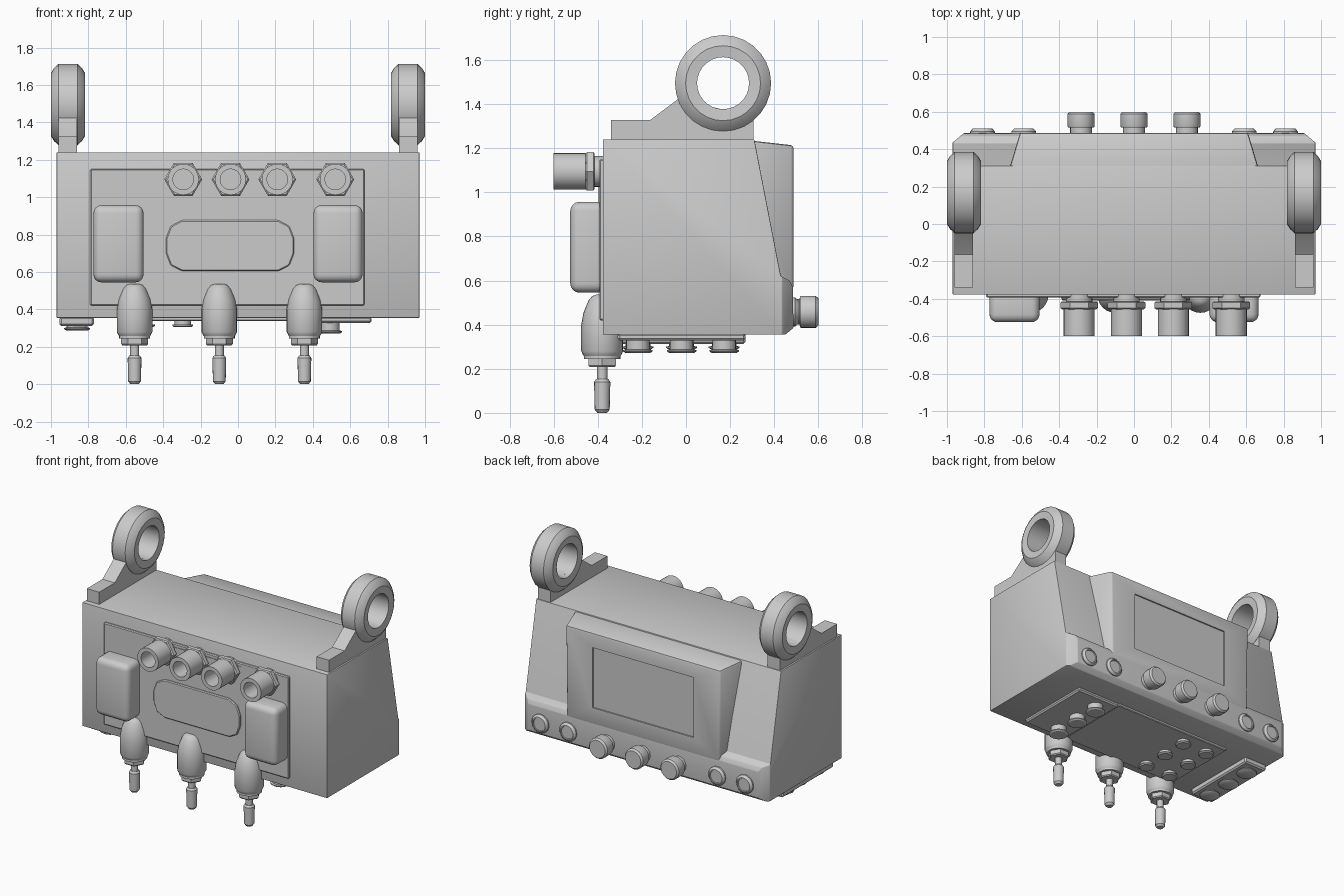
import bpy, bmesh, math
from mathutils import Vector

if "Cube" in bpy.data.objects:
    bpy.data.objects.remove(bpy.data.objects["Cube"])


def finish(name, bm, bevel=0, segs=2, smooth=35):
    bmesh.ops.recalc_face_normals(bm, faces=bm.faces)
    if bevel:
        edges = [e for e in bm.edges if len(e.link_faces) == 2
                 and e.calc_face_angle(0) > math.radians(20)]
        bmesh.ops.bevel(bm, geom=edges, offset=bevel, segments=segs,
                        profile=0.5, affect='EDGES', clamp_overlap=True)
    me = bpy.data.meshes.new(name)
    bm.to_mesh(me)
    bm.free()
    if smooth:
        me.shade_smooth()
        me.set_sharp_from_angle(angle=math.radians(smooth))
    ob = bpy.data.objects.new(name, me)
    bpy.context.collection.objects.link(ob)
    return ob


def prism_bm(points, lo, hi, axis):
    """Extrude a 2D outline along 'X' (points are y,z), or 'Y' (points are x,z)."""
    def place(p, h):
        return (h, p[0], p[1]) if axis == 'X' else (p[0], h, p[1])
    bm = bmesh.new()
    a = [bm.verts.new(place(p, lo)) for p in points]
    b = [bm.verts.new(place(p, hi)) for p in points]
    bm.faces.new(a)
    bm.faces.new(b)
    n = len(points)
    for i in range(n):
        j = (i + 1) % n
        bm.faces.new((a[i], a[j], b[j], b[i]))
    return bm


def box(name, x, y, z, bevel=0, segs=2):
    pts = [(x[0], z[0]), (x[1], z[0]), (x[1], z[1]), (x[0], z[1])]
    return finish(name, prism_bm(pts, y[0], y[1], 'Y'), bevel, segs)


def lathe(name, origin, direction, profile, sides=24, closed=False, smooth=35):
    """Revolve (radius, height) points about a direction."""
    q = Vector(direction).to_track_quat('Z', 'Y')
    bm = bmesh.new()
    rings = []
    for r, h in profile:
        ring = []
        for i in range(sides):
            t = 2 * math.pi * i / sides
            p = q @ Vector((r * math.cos(t), r * math.sin(t), h))
            ring.append(bm.verts.new(p + Vector(origin)))
        rings.append(ring)
    pairs = list(zip(rings, rings[1:]))
    if closed:
        pairs.append((rings[-1], rings[0]))
    else:
        bm.faces.new(rings[0])
        bm.faces.new(rings[-1])
    for a, b in pairs:
        for i in range(sides):
            j = (i + 1) % sides
            bm.faces.new((a[i], a[j], b[j], b[i]))
    return finish(name, bm, smooth=smooth)


# Main housing: side profile with sloped back and lower ledge, ledge corners cut
profile = [(-.377, .355), (.45, .355), (.487, .385), (.485, .57), (.47, .6),
           (.43, .62), (.31, 1.24), (-.377, 1.24)]
bm = prism_bm(profile, -.97, .97, 'X')
for s in (-1, 1):
    cut = bmesh.ops.bisect_plane(bm, geom=bm.verts[:] + bm.edges[:] + bm.faces[:],
                                 plane_co=(s * .97, .435, 0),
                                 plane_no=(s * .055, .065, 0), clear_outer=True)
    bmesh.ops.edgenet_fill(bm, edges=[e for e in cut['geom_cut']
                                      if isinstance(e, bmesh.types.BMEdge)])
finish("housing", bm, .01)

# Raised centre section of the back, with slanted side walls
bm = bmesh.new()
corners = [(.68, .25, 1.2395), (.61, .487, 1.213), (.6, .487, .56), (.65, .38, .56)]
left = [bm.verts.new((-x, y, z)) for x, y, z in corners]
right = [bm.verts.new(c) for c in corners]
bm.faces.new(left)
bm.faces.new(right)
for i in range(4):
    j = (i + 1) % 4
    bm.faces.new((left[i], left[j], right[j], right[i]))
back = finish("back_console", bm, .012)

# Shallow screen recess
cutter = box("screen_cutter", (-.4, .4), (.477, .55), (.68, 1.11))
cutter.hide_render = True
cutter.hide_viewport = True
mod = back.modifiers.new("screen_recess", 'BOOLEAN')
mod.operation = 'DIFFERENCE'
mod.object = cutter

# Lifting lugs and rings on both sides
lug = [(-.34, 1.235), (.305, 1.235), (.305, 1.325), (.25, 1.36), (.168, 1.375),
       (.07, 1.40), (.02, 1.49), (-.04, 1.42), (-.164, 1.327), (-.34, 1.327)]
ring = [(.118, -.085), (.17, -.09), (.195, -.075), (.218, -.05),
        (.218, .05), (.195, .075), (.17, .09), (.118, .085)]
for s in (-1, 1):
    bm = prism_bm(lug, s * .861, s * .959, 'X')
    finish("lifting_lug", bm)
    lathe("lifting_ring", (s * .909, .168, 1.495), (1, 0, 0), ring, 28, True, 20)

# Front plates
box("front_plate", (-.79, .676), (-.393, -.36), (.42, 1.15), .006, 1)
box("front_inner_panel", (-.39, .30), (-.397, -.37), (.62, 1.125))
oval = [(-.385, .70), (-.36, .635), (-.30, .605), (.215, .605), (.275, .635), (.30, .70),
        (.30, .78), (.275, .845), (.215, .877), (-.30, .877), (-.36, .845), (-.385, .78)]
finish("oval_cover", prism_bm(oval, -.41, -.37, 'Y'), .006, 1)

# Rounded front boxes
for x0, x1 in ((-.773, -.505), (.404, .666)):
    box("front_box", (x0, x1), (-.525, -.33), (.545, .957), .042, 4)

# Cable connectors with hex nuts
for x in (-.293, -.04, .21, .52):
    lathe("connector_nut", (x, -.414, 1.095), (0, -1, 0),
          [(.092, 0), (.101, .006), (.101, .035), (.092, .042)], 6, smooth=0)
    lathe("connector_tube", (x, -.37, 1.095), (0, -1, 0),
          [(.07, 0), (.07, .08), (.083, .085), (.083, .23), (.055, .23), (.055, .1)], 28)

# Toggle switches hanging from the front edge
for x in (-.553, -.1, .355):
    base = (x, -.38, 0)
    lathe("toggle_body", base, (0, 0, 1),
          [(.078, .25), (.088, .265), (.095, .28), (.095, .40), (.085, .455),
           (.062, .51), (.045, .53), (.025, .537)], 24)
    lathe("toggle_collar", base, (0, 0, 1), [(.083, .245), (.083, .268)], 24)
    lathe("toggle_nut", base, (0, 0, 1), [(.066, .208), (.072, .215), (.072, .25)], 6, smooth=0)
    lathe("toggle_stem", base, (0, 0, 1), [(.024, .13), (.024, .215)], 16)
    lathe("toggle_lever", base, (0, 0, 1),
          [(.022, 0), (.034, .015), (.037, .14), (.028, .153)], 16)

# Knobs and flat buttons along the back ledge
for x in (-.283, 0, .283):
    lathe("back_knob", (x, .47, .458), (0, 1, 0),
          [(.058, 0), (.058, .045), (.07, .047), (.073, .055), (.073, .118),
           (.062, .13)], 24)
for x in (-.81, -.59, .59, .81):
    lathe("back_button", (x, .47, .458), (0, 1, 0),
          [(.066, 0), (.066, .025), (.052, .04), (.045, .04), (.043, .034)], 24)

# Underside plates and buttons
box("bottom_plate", (-.6, .36), (-.31, .27), (.338, .36), .005, 1)
box("bottom_plate_right", (.36, .715), (-.31, .27), (.328, .36), .01, 1)
box("bottom_plate_left", (-.955, -.77), (-.31, .27), (.312, .36), .01, 1)
for x, r, low in ((.49, .067, .272), (-.295, .055, .305), (-.5, .055, .305), (-.86, .07, .288)):
    for y in (-.218, -.02, .173):
        lathe("bottom_button", (x, y, .36), (0, 0, -1),
              [(r * .8, 0), (r * .8, .345 - low), (r, .347 - low), (r, .353 - low),
               (r * .85, .36 - low)], 20)
